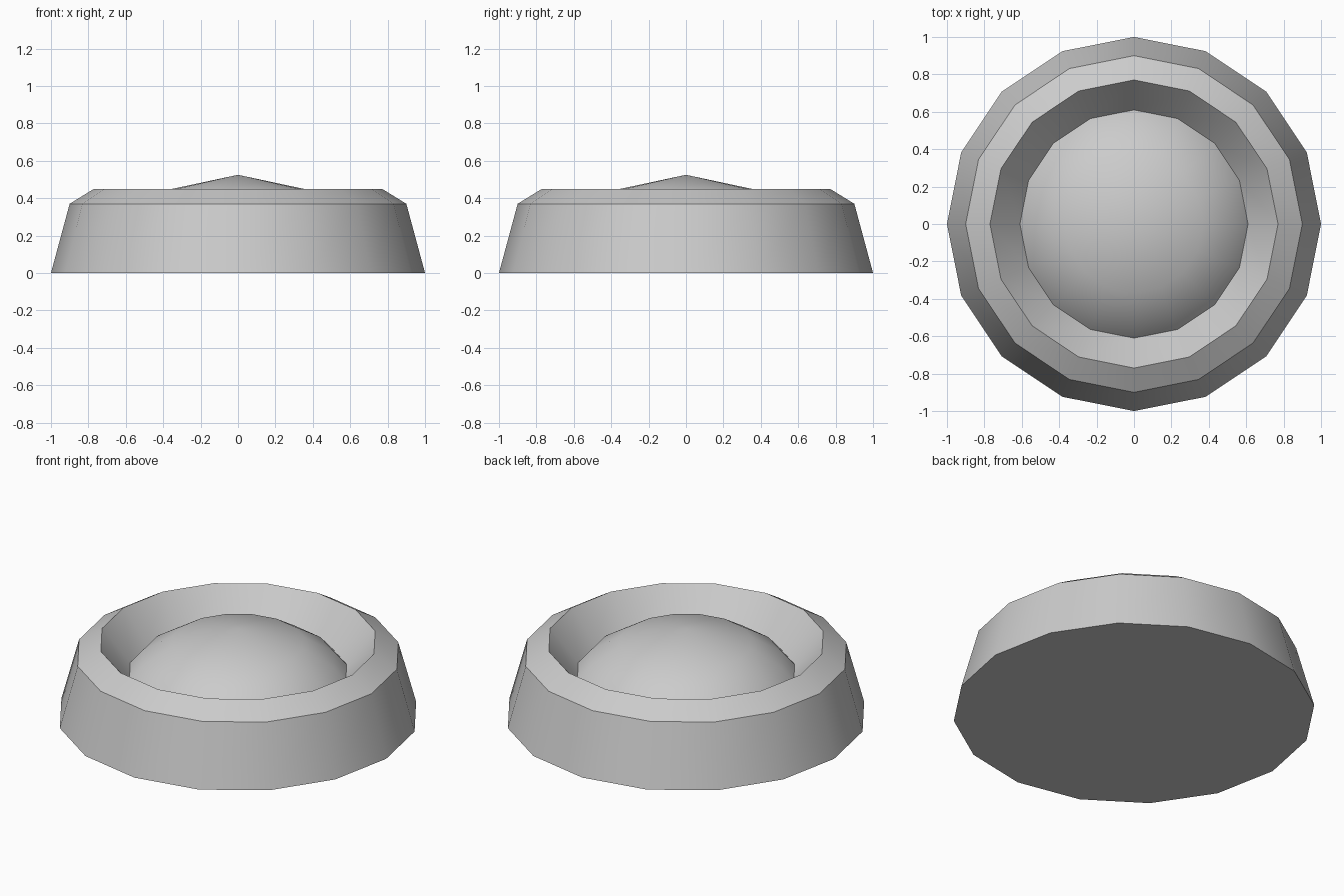
import bpy, bmesh, math

if "Cube" in bpy.data.objects:
    bpy.data.objects.remove(bpy.data.objects["Cube"])

SIDES = 16


def lathe(name, profile, sharp_radii=()):
    """Revolve (radius, z) points about z; a radius of 0 makes a pole."""
    bm = bmesh.new()
    rings = []
    for r, z in profile:
        if r == 0:
            rings.append([bm.verts.new((0, 0, z))] * SIDES)
        else:
            rings.append([bm.verts.new((r * math.cos(2 * math.pi * i / SIDES),
                                        r * math.sin(2 * math.pi * i / SIDES), z))
                          for i in range(SIDES)])
    for a, b in zip(rings, rings[1:]):
        for i in range(SIDES):
            j = (i + 1) % SIDES
            bm.faces.new(list(dict.fromkeys((a[i], a[j], b[j], b[i]))))
    if profile[0][0] > 0 and profile[0][1] == 0:
        bm.faces.new(rings[0][::-1])  # flat underside
    for f in bm.faces:
        f.smooth = True
    # creases around the chosen rings
    for (r, z), ring in zip(profile, rings):
        if r in sharp_radii:
            for i in range(SIDES):
                bm.edges.get((ring[i], ring[(i + 1) % SIDES])).smooth = False
    mesh = bpy.data.meshes.new(name)
    bm.to_mesh(mesh)
    bm.free()
    obj = bpy.data.objects.new(name, mesh)
    bpy.context.collection.objects.link(obj)
    return obj


# bowl: flared outer wall, sloping rim, inner wall
lathe("bowl", [(1.0, 0), (0.9, 0.37), (0.77, 0.45), (0.61, 0.26)], (1.0, 0.9, 0.77))

# low mound filling the bowl
lathe("filling_mound", [(0.61, 0.26), (0.54, 0.34), (0.37, 0.446), (0, 0.525)])
